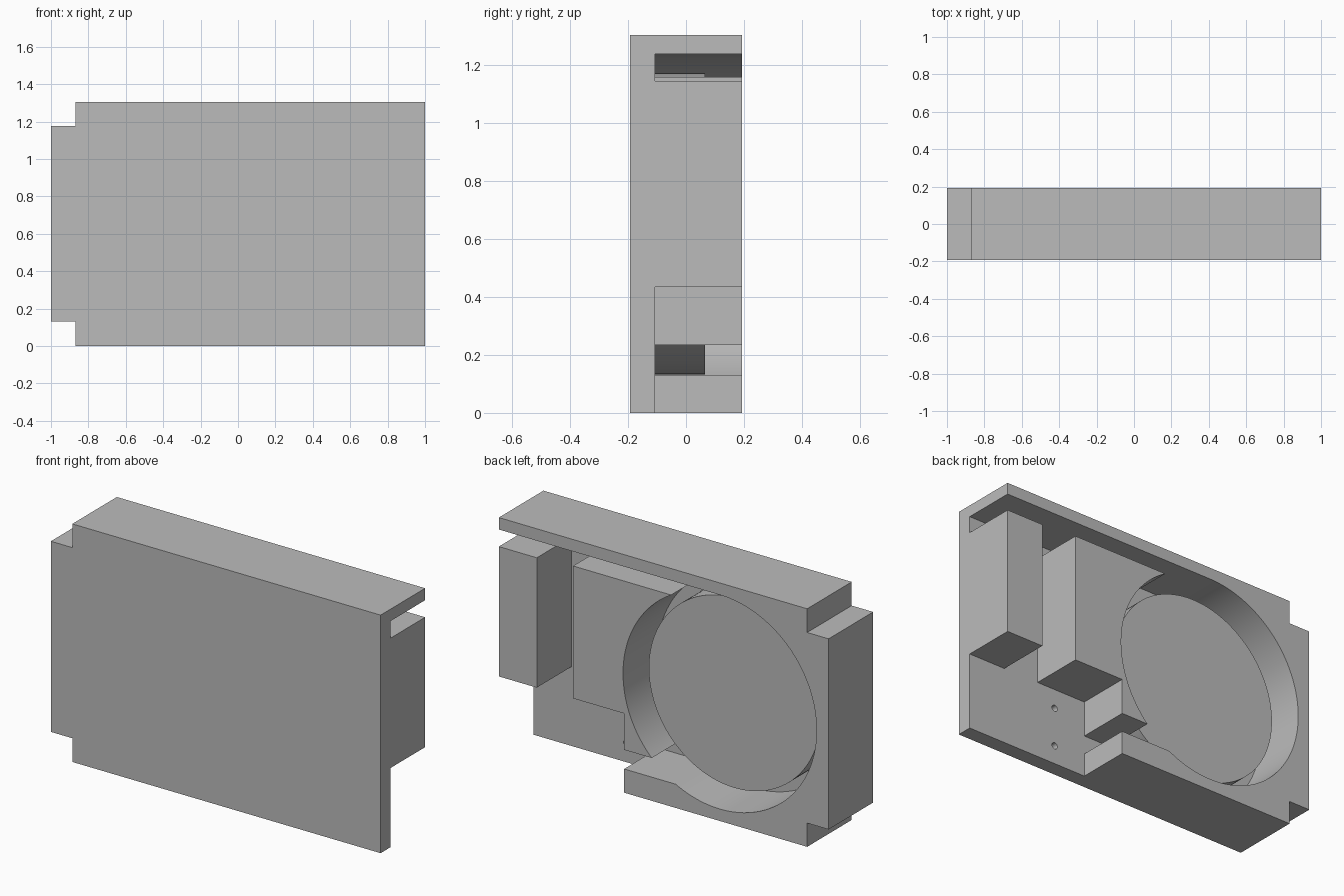
import bpy, bmesh, math
from mathutils import Matrix

cube = bpy.data.objects.get("Cube")
if cube:
    bpy.data.objects.remove(cube, do_unlink=True)

grey = bpy.data.materials.new("plain grey")
grey.use_nodes = True
grey.diffuse_color = (0.5, 0.5, 0.5, 1)
grey.node_tree.nodes["Principled BSDF"].inputs["Base Color"].default_value = (0.5, 0.5, 0.5, 1)

FRONT, FLOOR, BACK, OPEN = -0.193, -0.107, 0.193, 0.3
HEIGHT = 1.305
CX, CZ, CHAMBER, FAN = -0.34, HEIGHT / 2, 0.587, 0.52
RAIL = CZ + CHAMBER          # underside of the top rail


def prism(name, outline, y0, y1):
    """Extrude an x-z outline from y0 to y1."""
    bm = bmesh.new()
    face = bm.faces.new([bm.verts.new((x, y0, z)) for x, z in outline])
    ext = bmesh.ops.extrude_face_region(bm, geom=[face])
    for v in ext["geom"]:
        if isinstance(v, bmesh.types.BMVert):
            v.co.y = y1
    bmesh.ops.recalc_face_normals(bm, faces=bm.faces)
    mesh = bpy.data.meshes.new(name)
    bm.to_mesh(mesh)
    bm.free()
    mesh.materials.append(grey)
    obj = bpy.data.objects.new(name, mesh)
    bpy.context.collection.objects.link(obj)
    return obj


def rect(x0, x1, z0, z1):
    return [(x0, z0), (x1, z0), (x1, z1), (x0, z1)]


def circle(x, z, r, n):
    return [(x + r * math.cos(2 * math.pi * i / n),
             z + r * math.sin(2 * math.pi * i / n)) for i in range(n)]


def cut(obj, outline, floor=FLOOR):
    """Remove a pocket that is open to the back."""
    cutter = prism("cutter", outline, floor, OPEN)
    cutter.hide_render = True
    mod = obj.modifiers.new("pocket", "BOOLEAN")
    mod.operation, mod.solver, mod.object = "DIFFERENCE", "EXACT", cutter
    with bpy.context.temp_override(object=obj, active_object=obj):
        bpy.ops.object.modifier_apply(modifier=mod.name)
    bpy.data.objects.remove(cutter, do_unlink=True)


def smooth(obj):
    for o in bpy.context.selected_objects:
        o.select_set(False)
    obj.select_set(True)
    bpy.context.view_layer.objects.active = obj
    bpy.ops.object.shade_smooth_by_angle(angle=math.radians(20))


# Housing slab with two notched corners
housing = prism("housing", [
    (1, 0), (1, HEIGHT), (-0.87, HEIGHT), (-0.87, 1.175), (-1, 1.175),
    (-1, 0.13), (-0.87, 0.13), (-0.87, 0)], FRONT, BACK)

# Round fan chamber, then the channels that leave the two blocks standing
cut(housing, circle(CX, CZ, CHAMBER, 128))
for pocket in (
        rect(CX, 1.1, 1.16, RAIL),         # gap under the top rail
        rect(0.55, 0.77, -0.1, RAIL),      # channel between the blocks
        rect(0.7, 1.1, 1.146, RAIL),       # gap above the outer block
        rect(0.24, 1.1, -0.1, 0.434),      # open lower corner
        rect(-0.2, 0.3, 0.13, 0.235)):     # chamber outlet
    cut(housing, pocket)

# Screw holes in the floor
for z in (0.105, 0.325):
    cut(housing, circle(0.436, z, 0.018, 24), FLOOR - 0.045)

# Merge coplanar pieces left by the cuts
bm = bmesh.new()
bm.from_mesh(housing.data)
bmesh.ops.remove_doubles(bm, verts=bm.verts, dist=0.0001)
bmesh.ops.dissolve_limit(bm, angle_limit=math.radians(0.5), verts=bm.verts, edges=bm.edges)
bm.to_mesh(housing.data)
bm.free()
smooth(housing)

# Fan disc standing on the chamber floor
fan = prism("fan_disc", circle(CX, CZ, FAN, 128), FLOOR - 0.02, 0.065)
smooth(fan)
